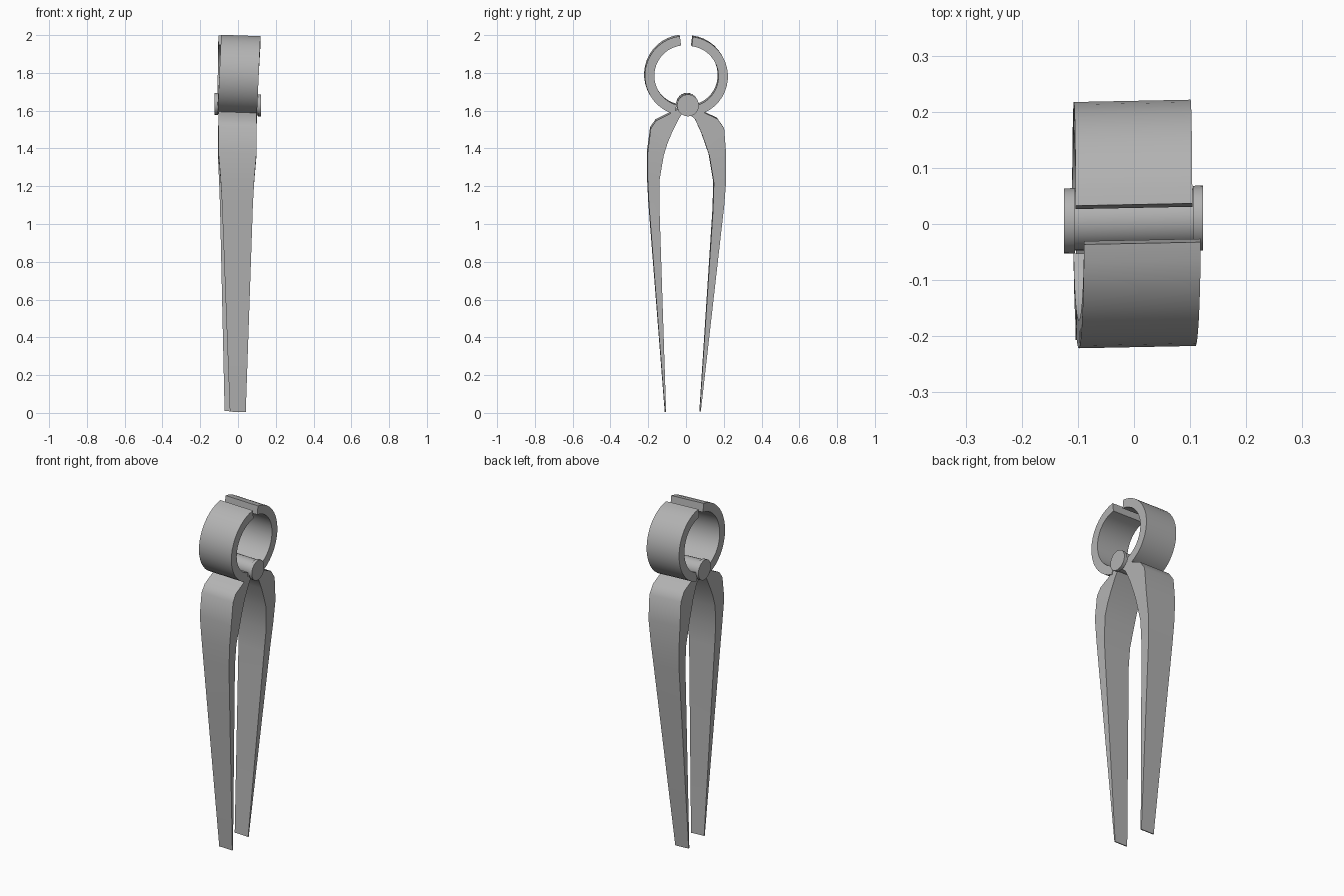
import bpy, math
from math import cos, sin, radians

if "Cube" in bpy.data.objects:
    bpy.data.objects.remove(bpy.data.objects["Cube"])

steel = bpy.data.materials.new("dark_steel")
steel.diffuse_color = (0.45, 0.45, 0.45, 1)
steel.use_nodes = True
steel.node_tree.nodes["Principled BSDF"].inputs["Base Color"].default_value = steel.diffuse_color


def lean(x, y, z):
    # the whole tool sits very slightly twisted
    return (x, y + 0.02 * x, z - 0.035 * x)


def finish(name, verts, faces):
    me = bpy.data.meshes.new(name)
    me.from_pydata([lean(*v) for v in verts], [], faces)
    me.materials.append(steel)
    ob = bpy.data.objects.new(name, me)
    bpy.context.collection.objects.link(ob)
    bpy.ops.object.select_all(action='DESELECT')
    bpy.context.view_layer.objects.active = ob
    ob.select_set(True)
    bpy.ops.object.mode_set(mode='EDIT')
    bpy.ops.mesh.select_all(action='SELECT')
    bpy.ops.mesh.normals_make_consistent(inside=False)
    bpy.ops.object.mode_set(mode='OBJECT')
    bpy.ops.object.shade_smooth_by_angle(angle=radians(35))
    return ob


def loft(name, stations):
    # each station: outer (y, z), inner (y, z), half width, x centre
    verts, faces = [], []
    for (oy, oz), (iy, iz), h, c in stations:
        verts += [(c - h, oy, oz), (c + h, oy, oz), (c + h, iy, iz), (c - h, iy, iz)]
    n = len(stations)
    for i in range(n - 1):
        a, b = 4 * i, 4 * i + 4
        for k in range(4):
            j = (k + 1) % 4
            faces.append((a + k, a + j, b + j, b + k))
    faces += [(3, 2, 1, 0), tuple(range(4 * n - 4, 4 * n))]
    return finish(name, verts, faces)


def jaw(name, cy, cz, a0, a1, cx, slope):
    # curved jaw: most of a half ring
    st, n = [], 18
    for i in range(n + 1):
        a = radians(a0 + (a1 - a0) * i / n)
        o, r = 0.211, 0.161
        z = cz + o * sin(a)
        st.append(((cy + o * cos(a), z), (cy + r * cos(a), cz + r * sin(a)),
                   0.104, cx + slope * (z - 1.8)))
    return loft(name, st)


jaw("front_jaw", -0.009, 1.789, 97, 255, 0.006, 0.045)
jaw("back_jaw", 0.009, 1.785, 83, -75, -0.003, 0.015)

# tapering handles
loft("front_handle", [
    ((-0.03, 1.62), (-0.02, 1.59), 0.100, -0.003),
    ((-0.10, 1.58), (-0.04, 1.56), 0.100, -0.003),
    ((-0.16, 1.55), (-0.075, 1.49), 0.100, -0.003),
    ((-0.188, 1.51), (-0.10, 1.43), 0.101, -0.003),
    ((-0.205, 1.38), (-0.12, 1.365), 0.101, -0.003),
    ((-0.205, 1.25), (-0.141, 1.24), 0.090, -0.003),
    ((-0.198, 1.11), (-0.143, 1.12), 0.082, -0.003),
    ((-0.112, 0.005), (-0.106, 0.005), 0.042, -0.001)])
loft("back_handle", [
    ((0.03, 1.62), (0.02, 1.58), 0.100, 0.0),
    ((0.10, 1.59), (0.045, 1.56), 0.100, 0.0),
    ((0.165, 1.56), (0.078, 1.49), 0.100, -0.002),
    ((0.20, 1.51), (0.10, 1.43), 0.101, -0.004),
    ((0.211, 1.37), (0.122, 1.365), 0.101, -0.006),
    ((0.211, 1.23), (0.146, 1.22), 0.090, -0.01),
    ((0.201, 1.10), (0.142, 1.08), 0.082, -0.013),
    ((0.078, 0.007), (0.072, 0.007), 0.043, -0.028)])

# pivot pin with a slightly wider head at both ends
rings = [(-0.125, 0.058), (-0.105, 0.058), (-0.105, 0.053),
         (0.105, 0.053), (0.105, 0.058), (0.123, 0.058)]
N = 24
pv, pf = [], []
for x, r in rings:
    pv += [(x, 0.008 + r * cos(math.tau * k / N), 1.632 + r * sin(math.tau * k / N))
           for k in range(N)]
for i in range(len(rings) - 1):
    for k in range(N):
        j = (k + 1) % N
        pf.append((i * N + k, i * N + j, i * N + N + j, i * N + N + k))
pf += [tuple(range(N)), tuple(range(5 * N, 6 * N))]
finish("pivot_pin", pv, pf)
